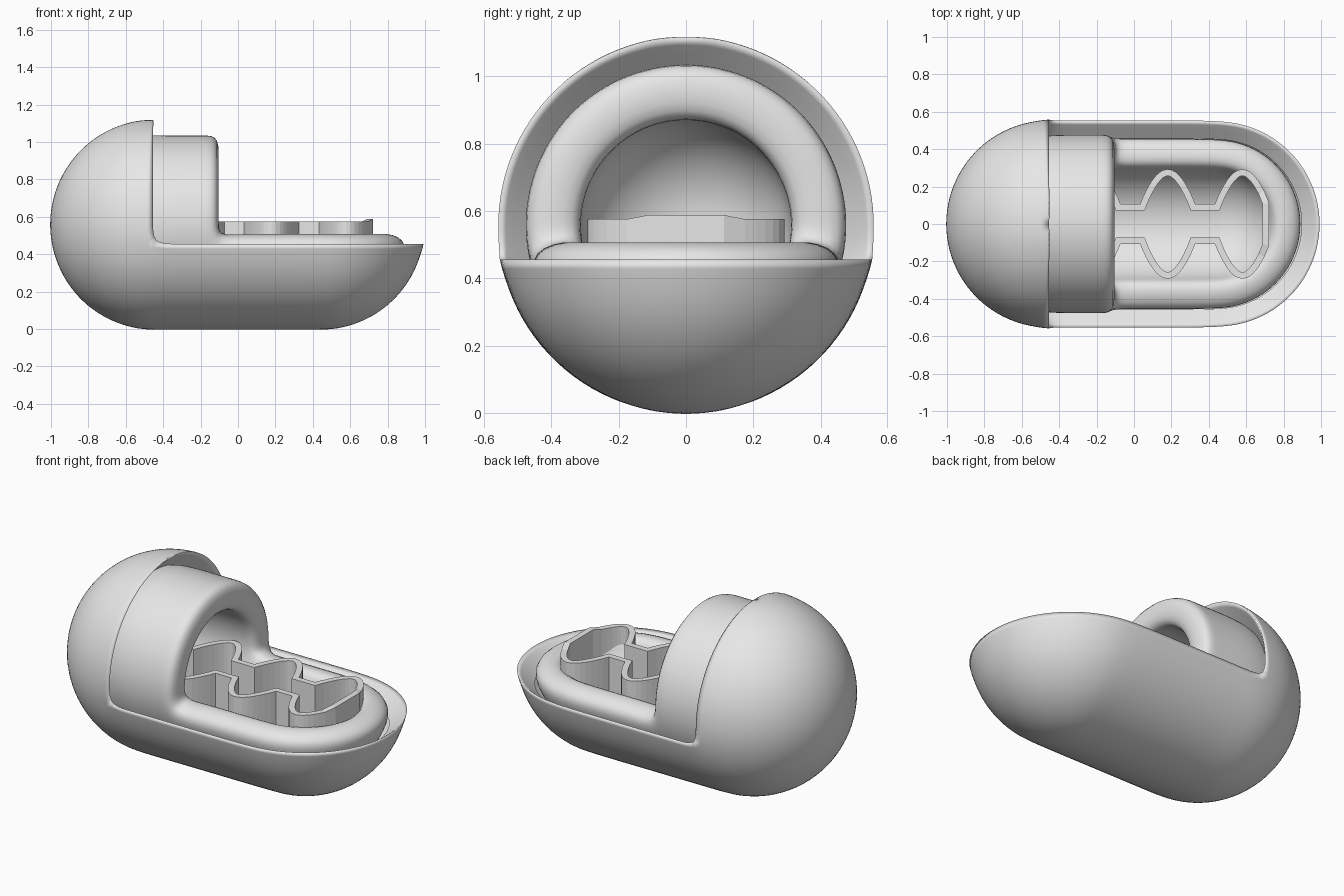
import bpy, bmesh, math
from mathutils import Vector

if "Cube" in bpy.data.objects:
    bpy.data.objects.remove(bpy.data.objects["Cube"], do_unlink=True)

AXIS_Z = 0.558

grey = bpy.data.materials.new("light_grey")
grey.use_nodes = True
grey.diffuse_color = (0.8, 0.8, 0.8, 1)
grey.node_tree.nodes["Principled BSDF"].inputs["Base Color"].default_value = (0.8, 0.8, 0.8, 1)


def finish(bm, name, smooth):
    mesh = bpy.data.meshes.new(name)
    bm.to_mesh(mesh)
    bm.free()
    for poly in mesh.polygons:
        poly.use_smooth = smooth
    mesh.materials.append(grey)
    obj = bpy.data.objects.new(name, mesh)
    bpy.context.collection.objects.link(obj)
    return obj


def open_capsule(radius, stations, rim_lat, cut_x, caps=12, low=6, high=8):
    """Lying capsule without its upper part in front of cut_x."""
    lats = [-90 + (rim_lat + 90) * i / low for i in range(low)]
    lats += [rim_lat + (90 - rim_lat) * i / high for i in range(high + 1)]
    back, front = stations[0], stations[-1]
    cols = [(back, 90 + 180 * i / caps) for i in range(caps + 1)]
    cols += [(x, 270) for x in stations[1:-1]]
    cols += [(front, 270 + 180 * i / caps) for i in range(caps + 1)]
    cols += [(x, 90) for x in reversed(stations[1:-1])]

    bm = bmesh.new()
    grid, base_x = [], []
    for x, lon in cols:
        lon = math.radians(lon)
        base_x.append(x + radius * math.cos(lon))
        column = []
        for lat in map(math.radians, lats):
            flat = radius * math.cos(lat)
            column.append(bm.verts.new((x + flat * math.cos(lon), flat * math.sin(lon),
                                        AXIS_Z + radius * math.sin(lat))))
        grid.append(column)
    for c in range(len(cols)):
        d = (c + 1) % len(cols)
        opened = (base_x[c] + base_x[d]) / 2 > cut_x
        for r in range(len(lats) - 1):
            if not (opened and r >= low):
                bm.faces.new((grid[c][r], grid[d][r], grid[d][r + 1], grid[c][r + 1]))
    bmesh.ops.remove_doubles(bm, verts=bm.verts[:], dist=0.0005)
    bmesh.ops.delete(bm, geom=[v for v in bm.verts if not v.link_faces], context='VERTS')
    return bm


def subdivide(obj):
    mod = obj.modifiers.new("Smooth", 'SUBSURF')
    mod.levels = mod.render_levels = 2


# Outer shell: hooded capsule whose lip slopes inwards
back, front = -0.45, 0.445
bm = open_capsule(0.565, [back, -0.34, -0.1, 0.17, front], -10, back)
crease = bm.edges.layers.float.new("crease_edge")
rim = [e for e in bm.edges if e.is_boundary]
for e in rim:
    e[crease] = 0.75
new = bmesh.ops.extrude_edge_only(bm, edges=rim)["geom"]
for e in (g for g in new if isinstance(g, bmesh.types.BMEdge)):
    e[crease] = 0
for v in (g for g in new if isinstance(g, bmesh.types.BMVert)):
    axis = Vector((min(max(v.co.x, back), front), 0, AXIS_Z))
    on_hood = v.co.x < back + 0.01
    v.co = axis + (v.co - axis) * 0.82
    if on_hood:
        v.co.x -= 0.1
    if v.co.z < AXIS_Z - 0.05:
        v.co.z -= 0.1
subdivide(finish(bm, "outer_shell", True))

# Padded inner lining with an arch and a rounded rim
bm = open_capsule(0.48, [-0.44, -0.3, -0.18, -0.1, 0.0, 0.2, 0.44], -9, -0.1)
lining = finish(bm, "inner_lining", True)
pad = lining.modifiers.new("Padding", 'SOLIDIFY')
pad.thickness = 0.165
pad.offset = -1
subdivide(lining)

# Scalloped divider wall standing in the hollow
side = []
for centre in (-0.62, -0.22, 0.18, 0.58):
    for i in range(17):
        t = i / 16
        x = centre - 0.135 + 0.27 * t
        y = 0.09 + 0.185 * max(math.sin(math.pi * t), 0) ** 0.9
        if -0.735 < x < 0.69:
            side.append((x, y))
side = [(-0.76, 0.11)] + side + [(0.705, 0.11)]
outline = side + [(x, -y) for x, y in reversed(side)]

bm = bmesh.new()
pairs = []
for x, y in outline:
    top = 0.588 if x > 0.7 else 0.576
    pairs.append((bm.verts.new((x, y, 0.27)), bm.verts.new((x, y, top))))
for (a, b), (c, d) in zip(pairs, pairs[1:] + pairs[:1]):
    bm.faces.new((a, c, d, b))
bmesh.ops.recalc_face_normals(bm, faces=bm.faces[:])
wall = finish(bm, "scalloped_divider", False)
thick = wall.modifiers.new("Thickness", 'SOLIDIFY')
thick.thickness = 0.035
thick.offset = 0
thick.use_even_offset = True
